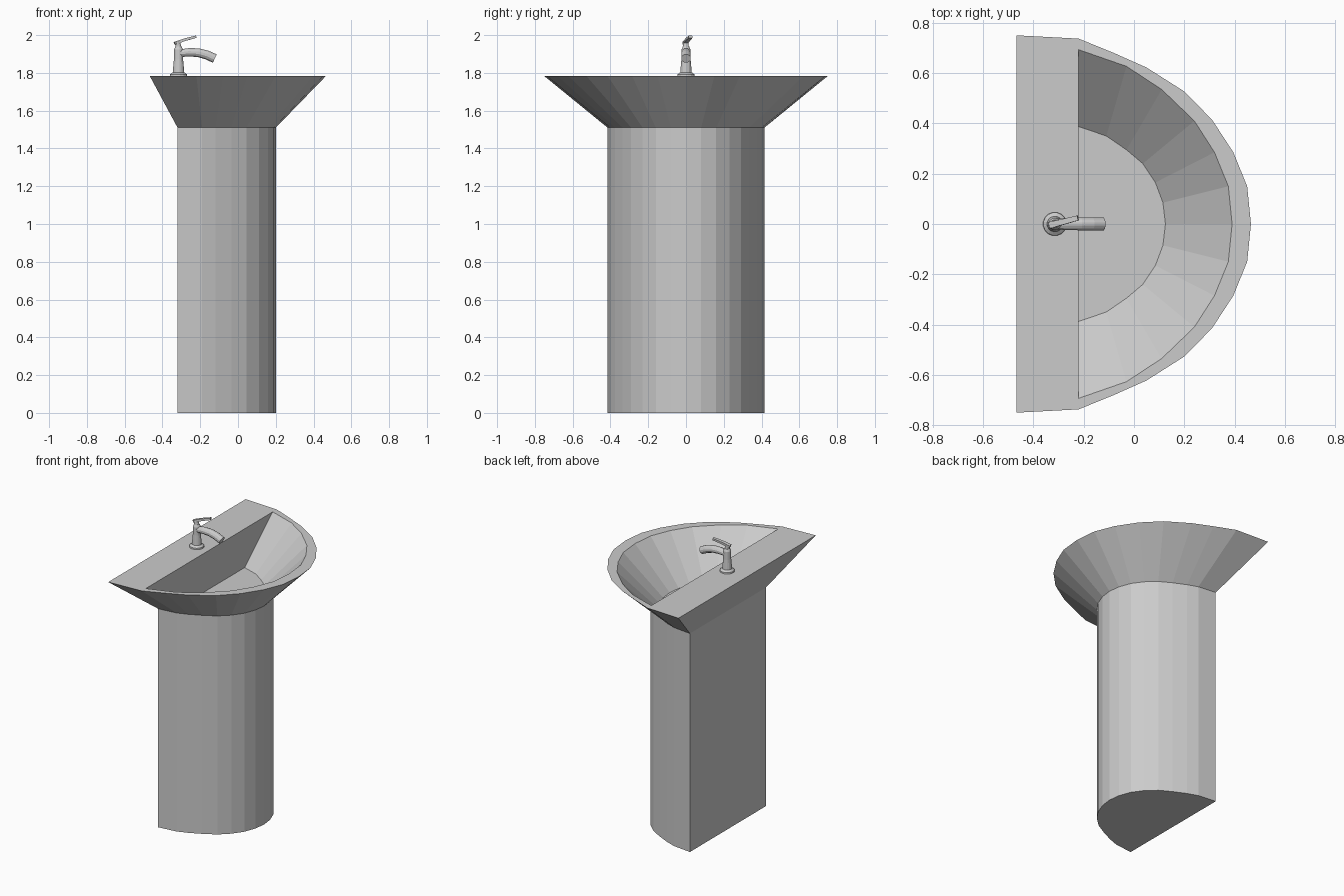
import bpy, bmesh, math
from mathutils import Vector

if "Cube" in bpy.data.objects:
    bpy.data.objects.remove(bpy.data.objects["Cube"])


def finish(name, bm):
    bmesh.ops.recalc_face_normals(bm, faces=bm.faces[:])
    mesh = bpy.data.meshes.new(name)
    bm.to_mesh(mesh)
    bm.free()
    obj = bpy.data.objects.new(name, mesh)
    bpy.context.collection.objects.link(obj)
    return obj


def mirrored(half):
    # half outline ends on y = 0; return the full D-shaped loop
    return half + [(x, -y) for x, y in reversed(half[:-1])]


def ring(bm, outline, z):
    return [bm.verts.new((x, y, z)) for x, y in outline]


def bridge(bm, a, b):
    n = len(a)
    for i in range(n):
        j = (i + 1) % n
        bm.faces.new((a[i], a[j], b[j], b[i]))


def tube(name, path, sides=12):
    # path entries: (x, y, z, half_width, half_height)
    bm = bmesh.new()
    pts = [Vector(p[:3]) for p in path]
    rings = []
    for i, p in enumerate(path):
        d = (pts[min(i + 1, len(pts) - 1)] - pts[max(i - 1, 0)]).normalized()
        side = Vector((0, 1, 0))
        side = (side - d * side.dot(d)).normalized()
        up = d.cross(side)
        rings.append([bm.verts.new(pts[i] + side * p[3] * math.cos(t) + up * p[4] * math.sin(t))
                      for t in [2 * math.pi * (k + 0.5) / sides for k in range(sides)]])
    for a, b in zip(rings, rings[1:]):
        bridge(bm, a, b)
    bm.faces.new(rings[0])
    bm.faces.new(rings[-1])
    return finish(name, bm)


Z_JOIN, Z_TOP = 1.51, 1.783
foot = mirrored([(-.32, .415), (-.19, .40), (-.12, .375), (-.035, .335), (.045, .29),
                 (.11, .23), (.16, .16), (.19, .08), (.2, 0)])
brim = mirrored([(-.467, .75), (-.22, .737), (-.08, .68), (.05, .622), (.2, .527),
                 (.31, .415), (.395, .285), (.45, .15), (.465, 0)])
inner = mirrored([(-.22, .693), (-.03, .627), (.11, .535), (.24, .41), (.32, .285),
                  (.375, .15), (.39, 0)])
floor = mirrored([(-.22, .387), (-.11, .35), (-.03, .295), (.035, .24), (.085, .165),
                  (.115, .085), (.125, 0)])

# Pedestal column
bm = bmesh.new()
bottom, top = ring(bm, foot, 0), ring(bm, foot, Z_JOIN)
bridge(bm, bottom, top)
bm.faces.new(bottom)
finish("pedestal", bm)

# Basin: flared outside, flat brim, sunken bowl
bm = bmesh.new()
low, high = ring(bm, foot, Z_JOIN), ring(bm, brim, Z_TOP)
bridge(bm, low, high)
lip, base = ring(bm, inner, Z_TOP), ring(bm, floor, Z_JOIN + 0.005)
bridge(bm, lip, base)
bm.faces.new(base)
edges = [bm.edges.get((l[i], l[(i + 1) % len(l)])) for l in (high, lip) for i in range(len(l))]
bmesh.ops.triangle_fill(bm, use_beauty=True, edges=edges, normal=(0, 0, 1))
finish("basin", bm)

# Tap: flared body, curved spout, tilted lever
X = -.315
tube("tap_body", [(X, 0, Z_TOP, .047, .047), (X, 0, 1.792, .046, .046), (X, 0, 1.803, .031, .031),
                  (X, 0, 1.87, .025, .025), (X, 0, 1.925, .024, .024), (X, 0, 1.94, .017, .017)], 16)
tube("tap_spout", [(-.315, 0, 1.903, .022, .020), (-.26, 0, 1.909, .025, .023),
                   (-.21, 0, 1.907, .026, .024), (-.165, 0, 1.895, .026, .025),
                   (-.123, 0, 1.876, .026, .025)])
tube("lever_neck", [(-.313, 0, 1.925, .017, .017), (-.318, -.001, 1.95, .015, .015),
                    (-.324, -.002, 1.968, .015, .013)])
tube("lever", [(-.336, -.005, 1.957, .018, .011), (-.28, .009, 1.976, .016, .010),
               (-.223, .024, 1.991, .014, .009)], 4)
